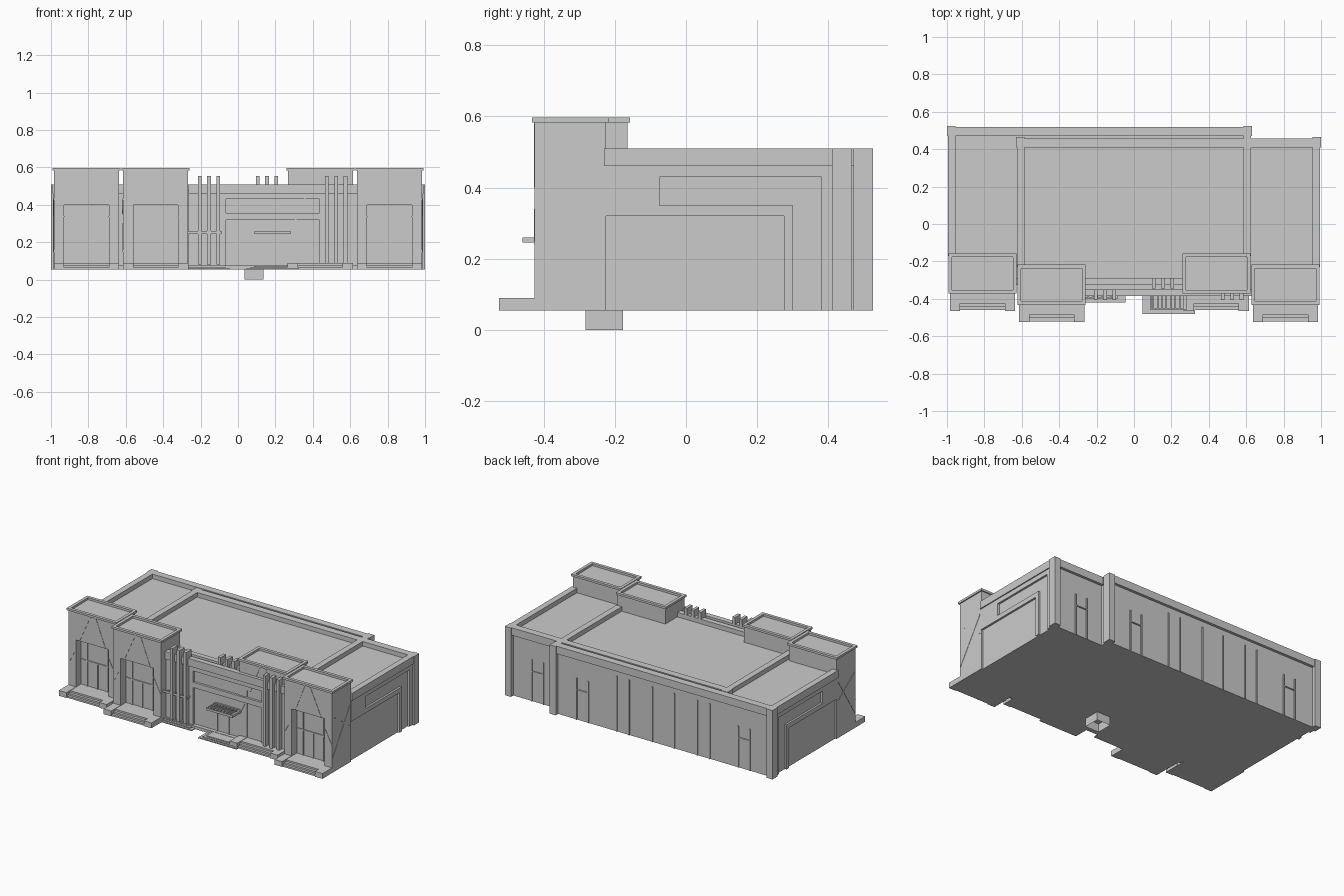
import bpy, bmesh
from mathutils import Vector

BASE, ROOF, TOP = 0.055, 0.48, 0.51


def finish(name, bm, off):
    bmesh.ops.recalc_face_normals(bm, faces=bm.faces)
    me = bpy.data.meshes.new(name)
    bm.to_mesh(me)
    bm.free()
    ob = bpy.data.objects.new(name, me)
    ob.location = (off[0], off[1], 0)
    bpy.context.collection.objects.link(ob)
    return ob


def add_box(bm, b):
    x0, x1, y0, y1, z0, z1 = b
    vs = bmesh.ops.create_cube(bm, size=1)["verts"]
    for v in vs:
        v.co = Vector(((x0 + x1) / 2 + v.co.x * (x1 - x0),
                       (y0 + y1) / 2 + v.co.y * (y1 - y0),
                       (z0 + z1) / 2 + v.co.z * (z1 - z0)))


def boxes(name, off, items, mirror=False):
    bm = bmesh.new()
    for b in items:
        add_box(bm, b)
        if mirror:
            add_box(bm, (-b[1], -b[0]) + tuple(b[2:]))
    return finish(name, bm, off)


def add_prism(bm, base, push):
    f = bm.faces.new([bm.verts.new(p) for p in base])
    r = bmesh.ops.extrude_face_region(bm, geom=[f])
    for v in [g for g in r["geom"] if isinstance(g, bmesh.types.BMVert)]:
        v.co += Vector(push)


def ring(x0, x1, y0, y1, z0, z1, t):
    return [(x0, x0 + t, y0, y1, z0, z1), (x1 - t, x1, y0, y1, z0, z1),
            (x0 + t, x1 - t, y0, y0 + t, z0, z1), (x0 + t, x1 - t, y1 - t, y1, z0, z1)]


def hall(tag, off):
    # main volume with flat roof
    boxes(tag + "_main_walls", off, [(-0.79, 0.79, -0.36, 0.44, BASE, ROOF)])

    # parapet band round the roof
    boxes(tag + "_parapet", off, [
        (-0.81, -0.77, -0.23, 0.41, 0.46, TOP), (0.77, 0.81, -0.23, 0.41, 0.46, TOP),
        (-0.77, 0.77, 0.41, 0.458, 0.46, TOP), (-0.45, 0.45, -0.385, -0.35, 0.46, TOP)])

    # rear corner pilasters
    boxes(tag + "_corner_pilaster", off, [(0.77, 0.815, 0.41, 0.465, BASE, TOP)], True)

    # stepped facing on both side walls, leaving the L-shaped and low windows recessed
    prof = [(-0.23, 0.46), (0.41, 0.46), (0.41, BASE), (0.38, BASE), (0.38, 0.43),
            (-0.075, 0.43), (-0.075, 0.35), (0.30, 0.35), (0.30, BASE),
            (0.275, BASE), (0.275, 0.32), (-0.23, 0.32)]
    bm = bmesh.new()
    for s in (-1, 1):
        add_prism(bm, [(s * 0.785, y, z) for y, z in prof], (s * 0.018, 0, 0))
    finish(tag + "_side_facing", bm, off)

    # front facing around the long sign recess and the entrance recess
    boxes(tag + "_front_facing", off, [
        (-0.45, 0.45, -0.375, -0.355, 0.43, 0.46),
        (-0.45, 0.45, -0.375, -0.355, 0.32, 0.355),
        (-0.45, -0.25, -0.375, -0.355, 0.355, 0.43),
        (0.25, 0.45, -0.375, -0.355, 0.355, 0.43),
        (-0.45, -0.25, -0.375, -0.355, BASE, 0.32),
        (0.25, 0.45, -0.375, -0.355, BASE, 0.32)])

    # entrance door frame
    boxes(tag + "_entrance_frame", off, [
        (-0.005, 0.005, -0.366, -0.355, 0.07, 0.22), (-0.09, 0.09, -0.366, -0.355, 0.22, 0.23)])
    boxes(tag + "_entrance_jamb", off, [(0.08, 0.09, -0.366, -0.355, 0.07, 0.22)], True)

    # slatted canopy over the entrance
    slats = [(x, x + 0.008, -0.452, -0.36, 0.248, 0.257)
             for x in [-0.087 + i * 0.0238 for i in range(8)]]
    boxes(tag + "_canopy", off, ring(-0.097, 0.097, -0.46, -0.36, 0.245, 0.26, 0.008) + slats)

    # tall fins beside the entrance
    boxes(tag + "_fin", off, [(x - 0.01, x + 0.01, -0.405, -0.35, 0.08, 0.555)
                              for x in (0.29, 0.34, 0.39)], True)

    # broad entrance steps
    boxes(tag + "_entrance_step", off, [
        (-0.14, 0.14, -0.48, -0.36, BASE, 0.061),
        (-0.118, 0.118, -0.466, -0.36, 0.061, 0.067),
        (-0.10, 0.10, -0.452, -0.36, 0.067, 0.073)])
    boxes(tag + "_plinth", off, [(-0.45, 0.45, -0.385, -0.355, BASE, 0.075)])

    # towers: walls around a deep doorway
    boxes(tag + "_tower", off, [
        (0.452, 0.80, -0.37, -0.225, BASE, 0.583),
        (0.452, 0.505, -0.425, -0.37, BASE, 0.583),
        (0.745, 0.80, -0.425, -0.37, BASE, 0.583),
        (0.505, 0.745, -0.425, -0.37, 0.40, 0.583)], True)
    boxes(tag + "_tower_cap", off,
          ring(0.443, 0.808, -0.432, -0.217, 0.583, 0.597, 0.02), True)

    # glazing bars in the tower doorways
    boxes(tag + "_tower_door_frame", off, [
        (0.62, 0.63, -0.376, -0.368, 0.085, 0.25), (0.545, 0.555, -0.376, -0.368, 0.085, 0.40),
        (0.695, 0.705, -0.376, -0.368, 0.085, 0.40), (0.505, 0.745, -0.376, -0.368, 0.25, 0.258)],
        True)

    # diagonal battens on the tower fronts and outer sides
    bm = bmesh.new()
    w = 0.003
    for s in (-1, 1):
        for (xa, za), (xb, zb) in [((0.53, 0.40), (0.60, 0.58)), ((0.72, 0.40), (0.64, 0.58)),
                                   ((0.455, 0.24), (0.505, 0.34)), ((0.797, 0.24), (0.745, 0.34))]:
            add_prism(bm, [(s * (xa - w), -0.424, za), (s * (xa + w), -0.424, za),
                           (s * (xb + w), -0.424, zb), (s * (xb - w), -0.424, zb)], (0, -0.003, 0))
        for (ya, za), (yb, zb) in [((-0.42, 0.15), (-0.24, 0.43)), ((-0.42, 0.43), (-0.24, 0.30))]:
            add_prism(bm, [(s * 0.799, ya, za - w), (s * 0.799, ya, za + w),
                           (s * 0.799, yb, zb + w), (s * 0.799, yb, zb - w)], (s * 0.003, 0, 0))
    finish(tag + "_tower_batten", bm, off)

    # tower porches: cheek blocks, landing and steps
    boxes(tag + "_porch", off, [
        (0.45, 0.505, -0.525, -0.42, BASE, 0.09), (0.745, 0.80, -0.525, -0.42, BASE, 0.09),
        (0.505, 0.745, -0.485, -0.365, BASE, 0.088),
        (0.505, 0.745, -0.503, -0.485, BASE, 0.077),
        (0.505, 0.745, -0.52, -0.503, BASE, 0.066)], True)

    # rear wall ribs and service doors
    boxes(tag + "_rear_rib", off, [(x - 0.004, x + 0.004, 0.438, 0.446, BASE, 0.42)
                                   for x in (0.08, 0.25, 0.34)], True)
    boxes(tag + "_rear_door", off, [
        (0.545, 0.553, 0.438, 0.446, BASE, 0.33), (0.63, 0.638, 0.438, 0.446, BASE, 0.33),
        (0.553, 0.63, 0.438, 0.446, 0.25, 0.256)], True)


# two identical halls, overlapping and staggered
hall("right_hall", (0.185, 0.0))
hall("left_hall", (-0.185, 0.06))

# small open-bottomed foundation stub beneath the floor
stub = bmesh.new()
add_box(stub, (-0.05, 0.05, -0.053, 0.053, 0.0, BASE))
stub.faces.ensure_lookup_table()
low = [f for f in stub.faces if f.calc_center_median().z < 0.001]
bmesh.ops.delete(stub, geom=low, context='FACES_ONLY')
finish("foundation_stub", stub, (0.085, -0.23))
